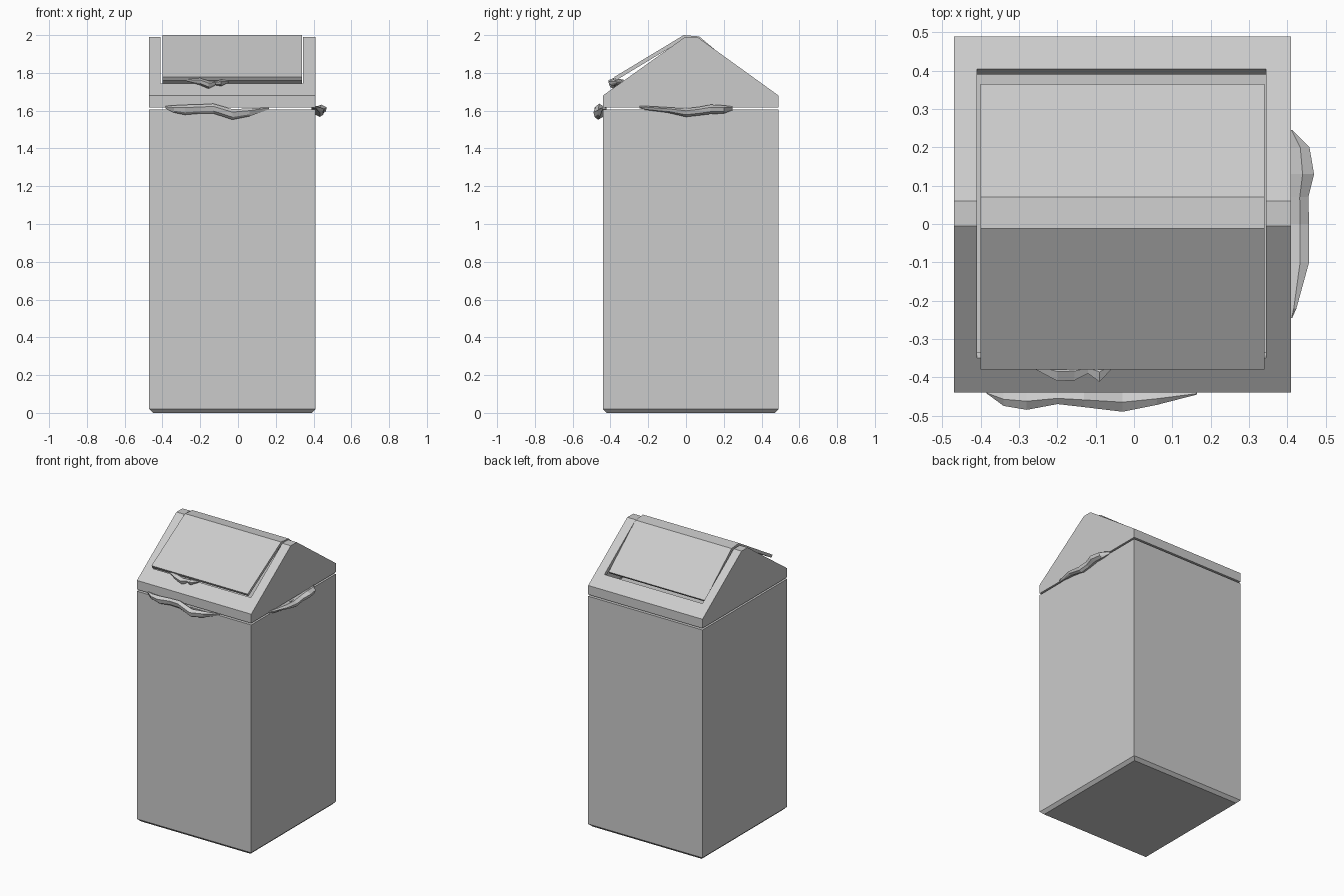
import bpy, bmesh

if "Cube" in bpy.data.objects:
    bpy.data.objects.remove(bpy.data.objects["Cube"])

X0, X1, Y0, Y1 = -0.47, 0.41, -0.44, 0.49


def new_object(name, bm):
    bmesh.ops.recalc_face_normals(bm, faces=bm.faces)
    mesh = bpy.data.meshes.new(name)
    bm.to_mesh(mesh)
    bm.free()
    obj = bpy.data.objects.new(name, mesh)
    bpy.context.collection.objects.link(obj)
    return obj


def loft(name, rings):
    """Skin a list of equal-length point rings and cap both ends."""
    bm = bmesh.new()
    rows = [[bm.verts.new(p) for p in ring] for ring in rings]
    n = len(rows[0])
    for a, b in zip(rows, rows[1:]):
        for i in range(n):
            j = (i + 1) % n
            bm.faces.new((a[i], a[j], b[j], b[i]))
    bm.faces.new(rows[0])
    bm.faces.new(rows[-1])
    return new_object(name, bm)


def prism(name, profile, xa, xb):
    """Extrude a (y, z) profile along x."""
    return loft(name, [[(x, y, z) for y, z in profile] for x in (xa, xb)])


def rect(inset, z):
    a, b, c, d = X0 + inset, X1 - inset, Y0 + inset, Y1 - inset
    return [(a, c, z), (b, c, z), (b, d, z), (a, d, z)]


def cut(obj, cutter):
    mod = obj.modifiers.new("cut", 'BOOLEAN')
    mod.operation, mod.solver, mod.object = 'DIFFERENCE', 'EXACT', cutter
    bpy.context.view_layer.objects.active = obj
    bpy.ops.object.modifier_apply(modifier=mod.name)
    bpy.data.objects.remove(cutter)


# Bin body with chamfered foot
loft("bin_body", [rect(0.02, 0), rect(0, 0.02), rect(0, 1.605)])

# Gabled lid: hollow shell with an opening running over the ridge
lid = prism("lid", [(Y0, 1.617), (Y0, 1.68), (-0.005, 1.99), (0.06, 1.99),
                    (Y1, 1.68), (Y1, 1.617)], X0, X1)
cut(lid, prism("lid_hollow", [(-0.414, 1.5), (-0.414, 1.667), (0.004, 1.964),
                              (0.052, 1.964), (0.464, 1.667), (0.464, 1.5)],
               X0 + 0.026, X1 - 0.026))
cut(lid, prism("lid_opening", [(-0.408, 1.825), (-0.315, 1.695), (0.37, 1.692),
                               (0.463, 1.822), (0.463, 2.2), (-0.408, 2.2)],
               -0.41, 0.345))

# Swinging flap, tipped so the front edge stands proud and the back sinks in
prism("swing_flap", [(-0.38, 1.778), (-0.012, 2.0), (0.07, 1.993), (0.365, 1.745),
                     (0.352, 1.73), (0.063, 1.973), (-0.007, 1.98), (-0.37, 1.761)],
      -0.40, 0.34)


def bag_fold(name, stations, base, inner, place):
    """Crumpled bag edge; stations are (along, outward, low z, high z)."""
    rings = []
    for s, out, lo, hi in stations:
        mid, h = (lo + hi) / 2, hi - lo
        half = (base + out) / 2
        section = [(inner, mid + 0.002), (half, hi), (out, mid + 0.22 * h),
                   (out - 0.006, mid - 0.25 * h), (half, lo), (inner, mid - 0.002)]
        rings.append([place(s, o, z) for o, z in section])
    return loft(name, rings)


def to_front(s, o, z):
    return (s, -o, z)


def to_right(s, o, z):
    return (o, s, z)


# Bag squeezed out at the front, the right side and beneath the flap
bag_fold("front_bag_fold", [
    (-0.385, 0.442, 1.612, 1.625), (-0.34, 0.475, 1.59, 1.628),
    (-0.28, 0.485, 1.578, 1.631), (-0.20, 0.470, 1.585, 1.633),
    (-0.13, 0.478, 1.585, 1.637), (-0.03, 0.49, 1.552, 1.608),
    (0.06, 0.472, 1.57, 1.612), (0.165, 0.445, 1.607, 1.618)],
    0.44, 0.42, to_front)
bag_fold("right_bag_fold", [
    (-0.245, 0.413, 1.612, 1.624), (-0.22, 0.424, 1.605, 1.625),
    (-0.10, 0.457, 1.59, 1.618), (0.0, 0.457, 1.567, 1.612),
    (0.07, 0.455, 1.575, 1.62), (0.13, 0.47, 1.582, 1.632),
    (0.20, 0.458, 1.585, 1.628), (0.245, 0.413, 1.602, 1.622)],
    0.41, 0.39, to_right)
bag_fold("flap_bag_fold", [
    (-0.275, 0.37, 1.757, 1.768), (-0.20, 0.41, 1.735, 1.772),
    (-0.155, 0.408, 1.715, 1.758), (-0.12, 0.39, 1.735, 1.755),
    (-0.09, 0.412, 1.73, 1.765), (-0.05, 0.37, 1.748, 1.758)],
    0.36, 0.33, to_front)
